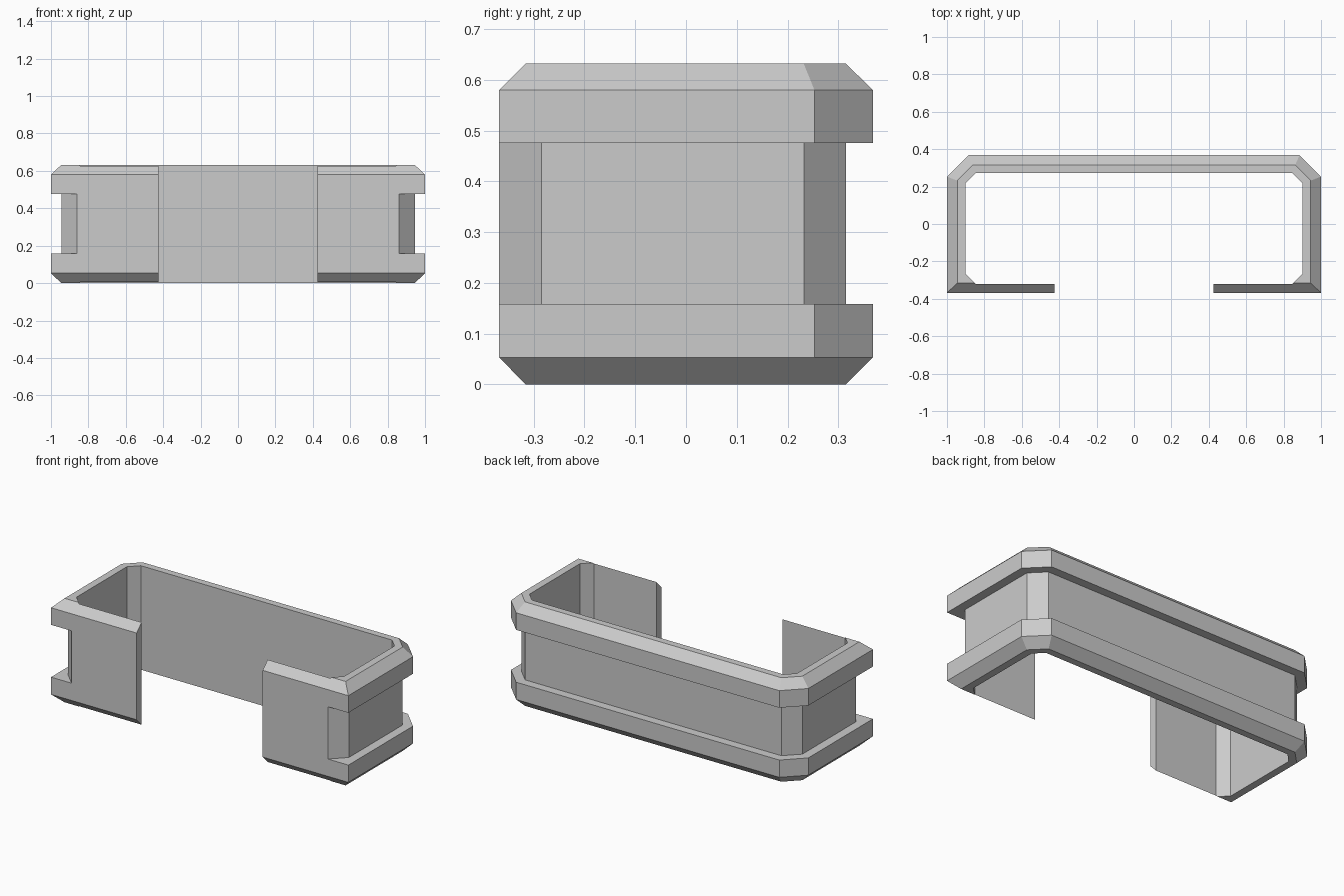
import bpy
import bmesh

cube = bpy.data.objects.get("Cube")
if cube:
    bpy.data.objects.remove(cube, do_unlink=True)

grey = bpy.data.materials.new("plain grey")
grey.use_nodes = True
colour = (0.6, 0.6, 0.6, 1)
grey.diffuse_color = colour
grey.node_tree.nodes["Principled BSDF"].inputs["Base Color"].default_value = colour


def mirrored(half):
    """Close a right-hand half outline into a full symmetric one."""
    return half + [(-x, y) for x, y in reversed(half)]


def loft(name, layers):
    """Stack outlines of equal length, given as (height, outline), into a solid."""
    bm = bmesh.new()
    rings = [[bm.verts.new((x, y, z)) for x, y in mirrored(half)] for z, half in layers]
    for low, high in zip(rings, rings[1:]):
        for i in range(len(low)):
            j = (i + 1) % len(low)
            bm.faces.new((low[i], low[j], high[j], high[i]))
    bm.faces.new(rings[0][::-1])
    bm.faces.new(rings[-1])
    # Merge the points where the groove runs out into the front face
    bmesh.ops.remove_doubles(bm, verts=bm.verts[:], dist=0.0001)
    bmesh.ops.dissolve_limit(bm, angle_limit=0.01, verts=bm.verts[:], edges=bm.edges[:])
    bmesh.ops.recalc_face_normals(bm, faces=bm.faces[:])
    mesh = bpy.data.meshes.new(name)
    bm.to_mesh(mesh)
    bm.free()
    mesh.materials.append(grey)
    obj = bpy.data.objects.new(name, mesh)
    bpy.context.collection.objects.link(obj)
    return obj


# Half outlines, running from the front to the back
rim = [(0.862, -0.368), (1, -0.368), (1, 0.253), (0.885, 0.368)]
groove = [(0.862, -0.368), (0.945, -0.285), (0.945, 0.232), (0.862, 0.315)]
edge = [(0.862, -0.316), (0.945, -0.316), (0.945, 0.232), (0.862, 0.315)]

# Band with bevelled rims and a groove around the sides and back
band = loft("clip_band", [
    (0, edge), (0.053, rim), (0.158, rim), (0.158, groove),
    (0.476, groove), (0.476, rim), (0.58, rim), (0.632, edge)])

# Hollow centre joined to the front opening
hollow = [(0.424, -0.6), (0.424, -0.321), (0.845, -0.321),
          (0.9, -0.266), (0.9, 0.218), (0.845, 0.273)]
cutter = loft("hollow_cutter", [(-0.2, hollow), (0.9, hollow)])
cutter.hide_render = True
cutter.hide_viewport = True

cut = band.modifiers.new("hollow", 'BOOLEAN')
cut.operation = 'DIFFERENCE'
cut.solver = 'EXACT'
cut.object = cutter

# Fix the cut into the mesh and drop the helper
bpy.context.view_layer.update()
graph = bpy.context.evaluated_depsgraph_get()
finished = bpy.data.meshes.new_from_object(band.evaluated_get(graph))
band.modifiers.clear()
band.data = finished
bpy.data.objects.remove(cutter, do_unlink=True)
